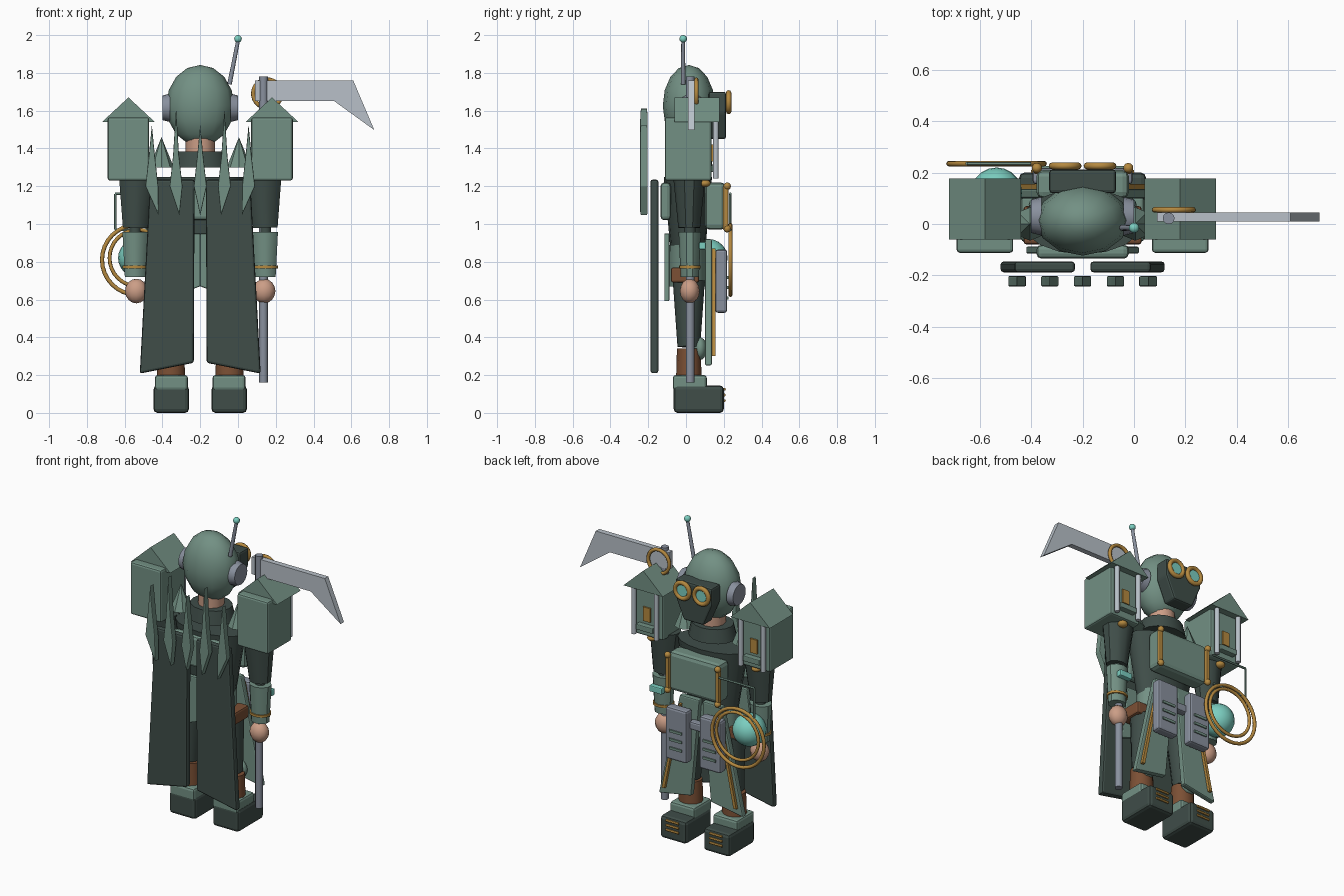
import bpy, bmesh, math
from mathutils import Vector, Matrix

if "Cube" in bpy.data.objects:
    bpy.data.objects.remove(bpy.data.objects["Cube"])

MID = -0.2  # centre line of the figure


def colour(name, rgb):
    m = bpy.data.materials.new(name)
    m.use_nodes = True
    m.diffuse_color = (*rgb, 1)
    m.node_tree.nodes["Principled BSDF"].inputs["Base Color"].default_value = (*rgb, 1)
    return m


GREEN = colour("sage green", (.17, .28, .23))
DARK = colour("dark green", (.05, .075, .066))
GOLD = colour("brass", (.46, .25, .05))
BROWN = colour("brown leather", (.2, .08, .035))
SKIN = colour("skin", (.6, .34, .24))
STEEL = colour("steel grey", (.25, .28, .34))
PALE = colour("pale steel", (.48, .53, .58))
TEAL = colour("teal glass", (.2, .62, .53))


def finish(name, mat, bm, bevel=0, smooth=False):
    bmesh.ops.recalc_face_normals(bm, faces=bm.faces)
    if bevel:
        bmesh.ops.bevel(bm, geom=bm.edges[:], offset=bevel, segments=2, profile=.5, affect='EDGES')
    me = bpy.data.meshes.new(name)
    bm.to_mesh(me)
    bm.free()
    me.materials.append(mat)
    ob = bpy.data.objects.new(name, me)
    bpy.context.collection.objects.link(ob)
    if smooth:
        bpy.ops.object.select_all(action='DESELECT')
        ob.select_set(True)
        bpy.context.view_layer.objects.active = ob
        bpy.ops.object.shade_smooth_by_angle(angle=math.radians(40))
    return ob


def box(name, mat, lo, hi, bevel=0):
    bm = bmesh.new()
    lo, hi = Vector(lo), Vector(hi)
    bmesh.ops.create_cube(bm, size=1)
    bmesh.ops.scale(bm, vec=hi - lo, verts=bm.verts)
    bmesh.ops.translate(bm, vec=(lo + hi) / 2, verts=bm.verts)
    return finish(name, mat, bm, bevel)


def rod(name, mat, a, b, r1, r2=None, seg=12, flat=1, smooth=True):
    """Round bar or cone from a to b; flat squashes its y radius."""
    bm = bmesh.new()
    a, b = Vector(a), Vector(b)
    d = b - a
    turn = Vector((0, 0, 1)).rotation_difference(d).to_matrix().to_4x4()
    bmesh.ops.create_cone(bm, cap_ends=True, segments=seg, radius1=r1,
                          radius2=r1 if r2 is None else r2, depth=d.length)
    bmesh.ops.scale(bm, vec=(1, flat, 1), verts=bm.verts)
    bmesh.ops.transform(bm, matrix=Matrix.Translation((a + b) / 2) @ turn, verts=bm.verts)
    return finish(name, mat, bm, 0, smooth)


def ball(name, mat, at, size, u=16, v=10):
    bm = bmesh.new()
    bmesh.ops.create_uvsphere(bm, u_segments=u, v_segments=v, radius=1)
    bmesh.ops.scale(bm, vec=size, verts=bm.verts)
    bmesh.ops.translate(bm, vec=at, verts=bm.verts)
    return finish(name, mat, bm, 0, True)


def plate(name, mat, pts, y0, y1, bevel=0):
    """Outline in x and z, made solid from y0 to y1."""
    bm = bmesh.new()
    face = bm.faces.new([bm.verts.new((x, y0, z)) for x, z in pts])
    out = bmesh.ops.extrude_face_region(bm, geom=[face])
    bmesh.ops.translate(bm, vec=(0, y1 - y0, 0),
                        verts=[v for v in out["geom"] if isinstance(v, bmesh.types.BMVert)])
    return finish(name, mat, bm, bevel)


def ring(name, mat, at, major, minor):
    bpy.ops.mesh.primitive_torus_add(location=at, rotation=(math.pi / 2, 0, 0), major_radius=major,
                                     minor_radius=minor, major_segments=32, minor_segments=8)
    ob = bpy.context.object
    ob.name = name
    ob.data.materials.append(mat)
    bpy.ops.object.shade_smooth()


# Head, neck and collar
ball("helmet", GREEN, (MID, .015, 1.627), (.18, .138, .215), 12, 8)
rod("neck", SKIN, (MID, .015, 1.33), (MID, .015, 1.47), .077)
rod("collar", DARK, (MID, .015, 1.3), (MID, .015, 1.385), .15, .13, 16, .85)
rod("antenna", STEEL, (-.045, -.015, 1.74), (0, -.015, 1.97), .012, .01)
ball("antenna_tip", TEAL, (0, -.015, 1.98), (.02,) * 3)
plate("face_mask", DARK, [(MID - .13, 1.7), (MID + .13, 1.7), (MID + .13, 1.59),
                          (MID + .07, 1.45), (MID - .07, 1.45), (MID - .13, 1.59)], .12, .212, .012)

# Torso, chest plate and hips
rod("torso", DARK, (MID, .01, .86), (MID, .01, 1.25), .17, .237, 16, .54)
rod("hips", GREEN, (MID, .01, .67), (MID, .01, .89), .175, .17, 16, .6)
box("chest_plate", GREEN, (MID - .18, .1, .97), (MID + .18, .21, 1.22), .025)
box("back_plate", GREEN, (MID - .18, -.135, 1.02), (MID + .18, -.08, 1.22), .02)
box("belt_buckle", STEEL, (MID - .06, .13, .74), (MID + .06, .18, .79), .01)

# Paired parts
for s, side in ((-1, "right"), (1, "left")):
    def X(off):
        return MID + s * off

    def span(name, mat, x0, x1, y, z, bevel=0):
        box(side + name, mat, (min(X(x0), X(x1)), y[0], z[0]), (max(X(x0), X(x1)), y[1], z[1]), bevel)

    def sheet(name, mat, pts, y, bevel=0):
        plate(side + name, mat, [(X(x), z) for x, z in pts], *y, bevel)

    # Ear discs and goggles
    rod(side + "_ear_disc", STEEL, (X(.16), .03, 1.615), (X(.2), .03, 1.615), .075, .065, 16)
    ring(side + "_goggle_rim", GOLD, (X(.068), .226, 1.645), .05, .014)
    rod(side + "_goggle_lens", TEAL, (X(.068), .2, 1.645), (X(.068), .23, 1.645), .042, .036, 16)

    # House shaped shoulder guard with columns
    span("_shoulder_box", GREEN, .27, .49, (-.112, .135), (1.23, 1.565), .012)
    sheet("_shoulder_roof", GREEN, [(.24, 1.54), (.52, 1.54), (.38, 1.67)], (-.06, .178))
    for off in (.3, .46):
        rod(side + "_shoulder_column", PALE, (X(off), .158, 1.24), (X(off), .158, 1.54), .015)
    span("_shoulder_door", GOLD, .355, .405, (.13, .145), (1.33, 1.42))
    span("_shoulder_step", GREEN, .32, .44, (.13, .17), (1.275, 1.31), .005)
    ball(side + "_shoulder_bolt", GOLD, (X(.37), .1, 1.215), (.03, .03, .02))
    rod(side + "_neck_spike", GREEN, (X(.205), 0, 1.3), (X(.205), 0, 1.46), .065, 0, 8, smooth=False)

    # Arm
    rod(side + "_upper_arm", DARK, (X(.345), .017, .98), (X(.335), .017, 1.25), .068, .1, 10, .85)
    rod(side + "_forearm", GREEN, (X(.345), .02, .72), (X(.345), .02, .957), .057, .07, 10, .85)
    rod(side + "_elbow", DARK, (X(.345), .02, .9), (X(.345), .02, 1), .03)
    rod(side + "_cuff", GOLD, (X(.345), .02, .765), (X(.345), .02, .78), .066, seg=16, flat=.88)
    ball(side + "_hand", SKIN, (X(.338), .02, .645), (.06, .052, .065), 12, 8)

    # Leg and boot
    rod(side + "_trouser", DARK, (X(.155), .015, .35), (X(.135), .015, .7), .06, .085, 10)
    rod(side + "_shin", BROWN, (X(.155), .015, .18), (X(.155), .015, .34), .075, .07, 12, .9)
    ball(side + "_knee_pad", GREEN, (X(.155), .075, .34), (.055, .035, .06))
    span("_boot_cuff", GREEN, .065, .24, (-.07, .11), (.12, .2), .015)
    span("_boot", DARK, .06, .247, (-.065, .2), (0, .145), .02)
    for z in (.065, .095, .125):
        rod(side + "_boot_lace", GOLD, (X(.11), .203, z), (X(.2), .203, z), .008, seg=6)

    # Cape and hanging cloth
    sheet("_cape", DARK, [(.03, 1.235), (.265, 1.235), (.32, .208), (.034, .265)], (-.188, -.146), .012)
    sheet("_back_skirt", GREEN, [(.0, .95), (.17, .95), (.22, .59), (.0, .67)], (-.115, -.088), .006)
    sheet("_front_skirt", GREEN, [(.01, .92), (.15, .92), (.3, .25), (.07, .29)], (.1, .137), .008)
    sheet("_skirt_trim", GOLD, [(.13, .87), (.145, .87), (.265, .3), (.245, .3)], (.135, .155))
    span("_belt_pouch", BROWN, .15, .23, (-.08, .07), (.69, .77), .012)

    # Chest clasps and slotted satchels
    span("_chest_clasp", GOLD, .165, .19, (.195, .225), (.97, 1.2), .006)
    for z in (.975, 1.2):
        ball(side + "_clasp_knob", GOLD, (X(.178), .218, z), (.02, .02, .02), 10, 6)
    span("_satchel", STEEL, .045, .195, (.155, .218), (.53, .865), .014)
    for z in (.6, .655, .71):
        span("_satchel_slot", GREEN, .075, .165, (.21, .225), (z, z + .016))

# Row of back blades
for i, top in enumerate((1.525, 1.615, 1.525, 1.61, 1.525)):
    k = i - 2
    x = MID + k * .128
    plate("back_blade", GREEN, [(x, top), (x + .016, 1.36), (x + .034, 1.2), (x - k * .018, 1.045),
                                (x - .034, 1.2), (x - .016, 1.36)], -.243, -.203, .005)

# Wrist device on the left arm
box("wrist_screen", TEAL, (.1, .07, .865), (.19, .105, .905), .006)

# Glass orb with rings and wire frame on the right arm
ball("orb", TEAL, (-.535, .12, .82), (.1, .1, .1), 20, 12)
ring("outer_ring", GOLD, (-.535, .235, .81), .185, .011)
ring("inner_ring", GOLD, (-.53, .235, .82), .15, .01)
wire = [(-.4, .235, 1.16), (-.65, .235, 1.16), (-.65, .235, .97), (-.4, .235, .97)]
for a, b in zip(wire, wire[1:]):
    rod("wire_frame", GREEN, a, b, .007, seg=6)

# Long scythe
rod("scythe_shaft", STEEL, (.135, .022, .16), (.135, .022, 1.78), .023)
plate("scythe_blade", PALE, [(.09, 1.76), (.61, 1.76), (.722, 1.497), (.51, 1.65), (.09, 1.65)], .01, .045)
ring("scythe_ring", GOLD, (.155, .055, 1.69), .075, .011)
